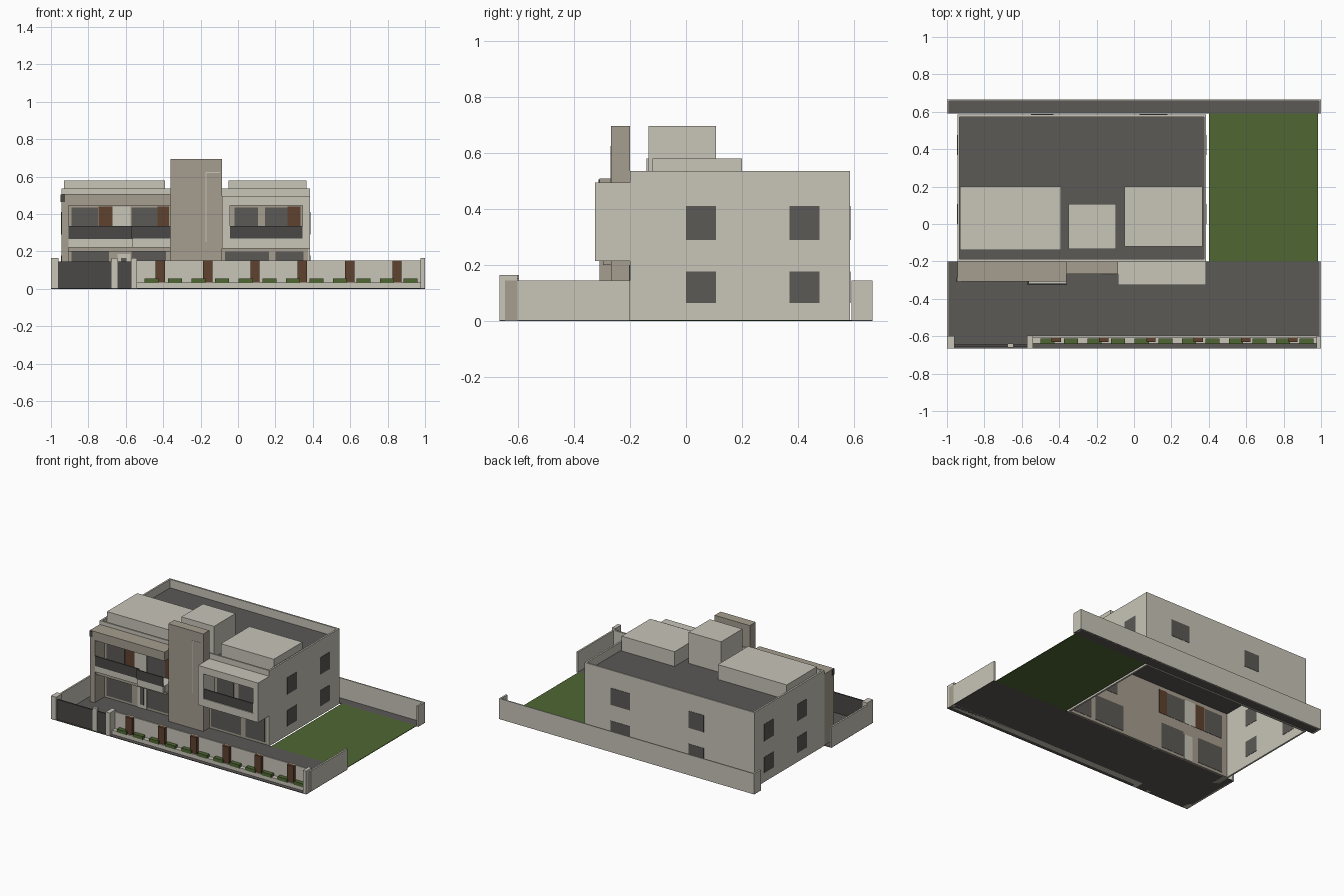
import bpy
import bmesh

cube = bpy.data.objects.get("Cube")
if cube:
    bpy.data.objects.remove(cube, do_unlink=True)


def material(name, r, g, b):
    m = bpy.data.materials.new(name)
    m.use_nodes = True
    m.diffuse_color = (r, g, b, 1)
    bsdf = m.node_tree.nodes["Principled BSDF"]
    bsdf.inputs["Base Color"].default_value = (r, g, b, 1)
    bsdf.inputs["Roughness"].default_value = 0.8
    return m


CREAM = material("cream render", .58, .56, .48)
TAN = material("tan stone", .38, .34, .275)
GREY = material("dark grey", .105, .10, .093)
RAIL = material("charcoal panel", .068, .065, .063)
GRASS = material("grass green", .08, .136, .032)
WOOD = material("brown wood", .115, .055, .029)


def boxes(name, mat, *spans):
    """One object from boxes given as x0, x1, y0, y1, z0, z1."""
    bm = bmesh.new()
    for x0, x1, y0, y1, z0, z1 in spans:
        vs = bmesh.ops.create_cube(bm, size=1)["verts"]
        for v in vs:
            v.co.x = x0 if v.co.x < 0 else x1
            v.co.y = y0 if v.co.y < 0 else y1
            v.co.z = z0 if v.co.z < 0 else z1
    mesh = bpy.data.meshes.new(name)
    bm.to_mesh(mesh)
    bm.free()
    mesh.materials.append(mat)
    ob = bpy.data.objects.new(name, mesh)
    bpy.context.collection.objects.link(ob)
    return ob


def on_front(name, mat, y, *rects):
    """Thin panels set through a front-facing wall, as x0, x1, z0, z1."""
    boxes(name, mat, *[(a, b, y - .004, y + .014, c, d) for a, b, c, d in rects])


L, R = -.945, .385          # house sides
F, B = -.2, .585            # house front and back
TOP = .535
T = .012                    # wall thickness

# Ground
boxes("front_paving", GREY, (-1, 1, -.665, F, 0, .004))
boxes("back_paving", GREY, (-1, 1, B + .005, .665, 0, .004))
boxes("lawn", GRASS, (.4, .985, F, B + .005, 0, .004))

# House shell, open underneath
boxes("house_walls", CREAM,
      (L, L + T, F, B, 0, TOP), (R - T, R, F, B, 0, TOP),
      (L + T, R - T, B - T, B, 0, TOP), (L + T, R - T, F, F + T, .495, TOP))
boxes("front_wall", TAN, (L + T, R - T, F, F + T, 0, .495))
boxes("roof", GREY, (L + T, R - T, F + T, B - T, .465, .475))

# Rooftop volumes
boxes("roof_blocks", CREAM,
      (-.93, -.39, -.14, .2, .475, .58),
      (-.05, .365, -.12, .2, .475, .58),
      (-.35, -.095, -.133, .107, .475, .695))

# Side and back windows on both floors
for floor, (z0, z1) in {"lower": (.065, .177), "upper": (.29, .41)}.items():
    for side, x in (("left", R - T / 2), ("right", L + T / 2)):
        boxes(floor + "_windows_" + side, GREY,
              *[(x - .008, x + .008, y, y + .107, z0, z1) for y in (0, .368)])
    boxes(floor + "_windows_back", GREY,
          *[(a, b, B - T - .002, B + .002, z0, z1) for a, b in ((.03, .18), (-.55, -.43))])

# Stair tower with a slim inlaid line
boxes("tower", TAN, (-.36, -.085, -.267, F, 0, .695))
boxes("tower_inlay", CREAM,
      (-.173, -.168, -.269, -.266, .25, .625),
      (-.173, -.095, -.269, -.266, .62, .625))

# Right-hand front: tan portal with balcony
boxes("portal", TAN,
      (L, -.907, -.308, F, 0, .508), (-.907, -.36, -.308, F, .445, .508),
      (-.907, -.36, -.295, F, .2, .222))
boxes("portal_corner", RAIL, (L - .003, -.925, -.311, -.285, .465, .505))
boxes("balcony_slab", CREAM, (-.907, -.36, -.305, F, .222, .268))
boxes("balcony_rail", RAIL,
      (-.907, -.565, -.308, -.3, .265, .335),
      (-.565, -.362, -.325, -.317, .268, .335),
      (-.57, -.562, -.325, -.3, .268, .335))
boxes("balcony_bump", CREAM, (-.565, -.362, -.325, -.305, .222, .268))

# Left-hand front: projecting cream frame
boxes("bay_frame", CREAM,
      (-.085, -.043, -.325, F, .215, .495), (.345, R, -.325, F, .215, .495),
      (-.043, .345, -.325, F, .215, .27), (-.043, .345, -.325, F, .445, .495))
boxes("bay_rail", RAIL, (-.043, .345, -.318, -.31, .27, .335))

# Front glazing, timber panels and entrance
on_front("front_windows_upper", GREY, F,
         (-.89, -.748, .268, .435), (-.57, -.43, .268, .435),
         (-.02, .107, .27, .435), (.145, .265, .27, .435))
on_front("front_windows_lower", GREY, F,
         (-.89, -.69, .02, .2), (-.57, -.385, .02, .2),
         (-.07, .165, .02, .2), (.2, .35, .02, .2))
on_front("timber_panels", WOOD, F,
         (-.745, -.67, .268, .44), (-.43, -.368, .268, .44), (.265, .335, .27, .44))
on_front("cream_panel", CREAM, F, (-.67, -.575, .268, .44))
on_front("entrance_door", CREAM, F, (-.645, -.575, .004, .185))
on_front("entrance_glass", GREY, F - .003, (-.625, -.595, .03, .165))

# Boundary walls
H = .146
for side, x0, x1 in (("left", .988, 1), ("right", -1, -.988)):
    boxes("side_wall_" + side, CREAM,
          (x0, x1, -.6, F, 0, H), (x0, x1, B + .005, .665, 0, H))
boxes("back_wall", CREAM, (-.988, .988, .657, .665, 0, H))
boxes("gate_posts", CREAM,
      *[(a, b, -.665, -.6, 0, .165)
        for a, b in ((-1, -.96), (.975, 1))],
      *[(a, b, -.66, -.64, 0, .165) for a, b in ((-.677, -.645),)],
      (-.572, -.54, -.665, -.595, 0, .165))
boxes("post_inlay", TAN, (.996, 1.001, -.645, -.6, 0, H))
boxes("gates", RAIL,
      (-.96, -.677, -.655, -.645, .004, H), (-.645, -.572, -.655, -.645, .004, H))

# Street wall with timber strips and planter
boxes("street_wall", CREAM, (-.54, .975, -.607, -.595, 0, .152))
boxes("planter", CREAM, (-.54, .975, -.638, -.607, 0, .034))
boxes("street_wall_strips", WOOD,
      *[(x, x + .05, -.63, -.606, .034, .152)
        for x in (-.44 + .253 * i for i in range(6))])
boxes("hedge", GRASS,
      *[(x, x + .075, -.641, -.612, .03, .054)
        for x in (-.5 + .126 * i for i in range(12))])
